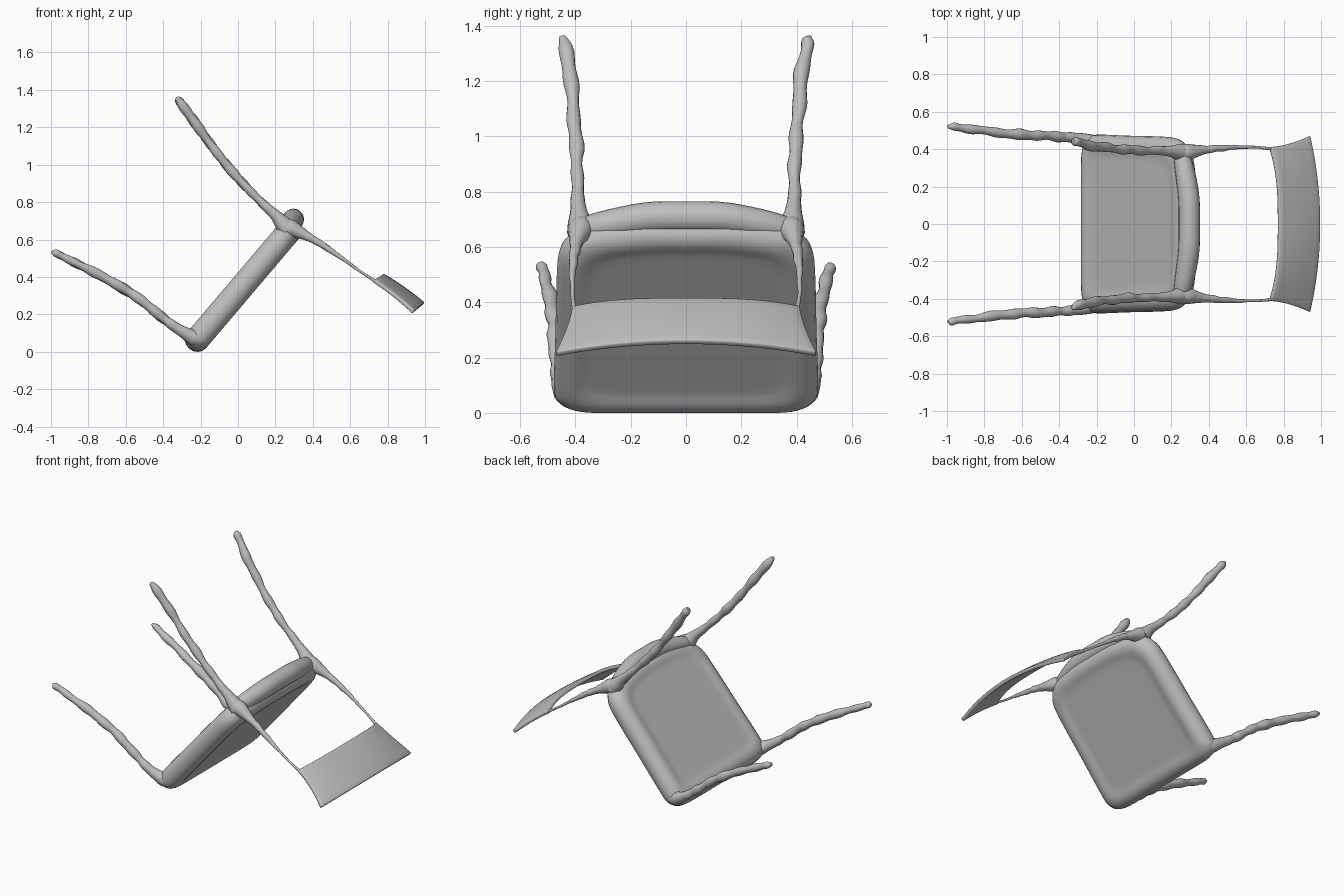
import bpy, bmesh, math, random
from mathutils import Vector

cube = bpy.data.objects.get("Cube")
if cube:
    bpy.data.objects.remove(cube)
random.seed(7)

GREY = (0.52, 0.52, 0.52, 1)
mat = bpy.data.materials.new("plain grey")
mat.diffuse_color = GREY
mat.use_nodes = True
mat.node_tree.nodes["Principled BSDF"].inputs["Base Color"].default_value = GREY


def finish(name, bm, angle=60):
    """Turn a bmesh into a smooth shaded grey object."""
    bmesh.ops.recalc_face_normals(bm, faces=bm.faces)
    me = bpy.data.meshes.new(name)
    bm.to_mesh(me)
    bm.free()
    me.materials.append(mat)
    ob = bpy.data.objects.new(name, me)
    bpy.context.collection.objects.link(ob)
    bpy.ops.object.select_all(action='DESELECT')
    ob.select_set(True)
    bpy.context.view_layer.objects.active = ob
    bpy.ops.object.shade_smooth_by_angle(angle=math.radians(angle))
    return ob


def spline(pts, i, t):
    """Catmull-Rom point on segment i of a list of vectors."""
    a, b = pts[max(i - 1, 0)], pts[i]
    c, d = pts[i + 1], pts[min(i + 2, len(pts) - 1)]
    return 0.5 * (2 * b + (c - a) * t + (2 * a - 5 * b + 4 * c - d) * t * t
                  + (3 * b - a - 3 * c + d) * t ** 3)


def bridge(bm, rings):
    """Skin a run of closed rings and cap both ends."""
    n = len(rings[0])
    for a, b in zip(rings, rings[1:]):
        for k in range(n):
            bm.faces.new((a[k], a[(k + 1) % n], b[(k + 1) % n], b[k]))
    bm.faces.new(rings[0])
    bm.faces.new(rings[-1])


def limb(name, path, side, lump=0.0, steps=6, n=14):
    """Tapering tube with soft knobbles; path rows are x, y, z, radius."""
    rows = [Vector(p) for p in path]
    pts = [spline(rows, i, s / steps) for i in range(len(rows) - 1) for s in range(steps)]
    pts.append(rows[-1])
    phase = random.uniform(0, 6)
    bm = bmesh.new()
    rings = []
    for i, p in enumerate(pts):
        q, r = pts[max(i - 1, 0)], pts[min(i + 1, len(pts) - 1)]
        along = (r - q).to_3d().normalized()
        across = Vector((0, 1, 0)) - along * along.y
        across.normalize()
        up = along.cross(across)
        fade = lump * min(1, max(0, i / steps - 2.5))
        wave = math.sin(i * 1.05 + phase) + 0.5 * math.sin(i * 0.47 + 2 * phase)
        rad = max(p.w, 0.004) * (1 + fade * wave)
        mid = p.to_3d() + across * fade * 0.02 * math.sin(i * 0.7 + phase)
        ring = []
        for k in range(n):
            a = 2 * math.pi * k / n
            v = mid + across * math.cos(a) * rad + up * math.sin(a) * rad
            ring.append(bm.verts.new((v.x, v.y * side, v.z)))
        rings.append(ring)
    bridge(bm, rings)
    return finish(name, bm)


# Seat frame: u runs from the front edge to the back edge, w is the sitting side
FRONT = Vector((-0.22, 0, 0.063))
U, W = Vector((0.647, 0, 0.763)), Vector((0.763, 0, -0.647))


def seat_point(u, y, w):
    p = FRONT + U * u + W * w
    return (p.x, y, p.z)


# Padded seat with rounded rim and very slightly sunken panels on both sides
half = [(-0.062, 0.0), (-0.062, 0.2), (-0.06, 0.36), (-0.045, 0.43), (-0.01, 0.468),
        (0.05, 0.478), (0.3, 0.472), (0.55, 0.468), (0.68, 0.459), (0.74, 0.43),
        (0.78, 0.39), (0.80, 0.33), (0.815, 0.24), (0.825, 0.14), (0.825, 0.0)]
hv = [Vector(p) for p in half]
right = [spline(hv, i, s / 3) for i in range(len(hv) - 1) for s in range(3)] + [hv[-1]]
outline = right + [Vector((p.x, -p.y)) for p in right[-2:0:-1]]
section = [(0.0, 0.0), (0.005, 0.025), (0.018, 0.046), (0.038, 0.06), (0.062, 0.066),
           (0.085, 0.065), (0.105, 0.06), (0.125, 0.058), (0.15, 0.058)]
bm = bmesh.new()
rings = []
for inset, w in [(s, -h) for s, h in section[:0:-1]] + section:
    f = 1 - inset / 0.47
    rings.append([bm.verts.new(seat_point(0.39 + (p.x - 0.39) * f, p.y * f, w)) for p in outline])
bridge(bm, rings)
finish("seat", bm)

# Rounded roll along the bowed back edge of the seat
rows = [(0.25, -0.40, 0.665, 0.03), (0.262, -0.34, 0.672, 0.048), (0.28, -0.24, 0.69, 0.055),
        (0.294, -0.13, 0.706, 0.057), (0.296, 0.0, 0.708, 0.057)]
rows += [(x, -y, z, r) for x, y, z, r in rows[-2::-1]]
rows = [Vector(r) for r in rows]
bm = bmesh.new()
rings = []
for p in [spline(rows, i, s / 3) for i in range(len(rows) - 1) for s in range(3)] + [rows[-1]]:
    rings.append([bm.verts.new((p.x + p.w * math.cos(a), p.y, p.z + p.w * math.sin(a)))
                  for a in [math.pi * k / 10 for k in range(20)]])
bridge(bm, rings)
finish("seat_back_roll", bm)

# Legs and backrest posts, flaring into the seat, mirrored left and right
front_leg = [(-0.19, 0.42, 0.07, 0.04), (-0.235, 0.435, 0.075, 0.045), (-0.28, 0.452, 0.098, 0.034),
             (-0.34, 0.462, 0.135, 0.027), (-0.42, 0.468, 0.195, 0.026), (-0.52, 0.474, 0.277, 0.026),
             (-0.62, 0.478, 0.342, 0.027), (-0.75, 0.492, 0.415, 0.025), (-0.88, 0.508, 0.48, 0.022),
             (-0.97, 0.52, 0.525, 0.019), (-0.995, 0.523, 0.537, 0.007)]
back_leg = [(0.265, 0.38, 0.655, 0.05), (0.235, 0.384, 0.69, 0.043), (0.20, 0.388, 0.73, 0.031),
            (0.14, 0.392, 0.785, 0.024), (0.04, 0.393, 0.885, 0.023), (-0.05, 0.398, 0.985, 0.025),
            (-0.14, 0.408, 1.10, 0.024), (-0.23, 0.418, 1.225, 0.026), (-0.31, 0.44, 1.335, 0.023),
            (-0.328, 0.443, 1.36, 0.008)]
back_post = [(0.22, 0.375, 0.685, 0.04), (0.28, 0.382, 0.662, 0.046), (0.33, 0.39, 0.638, 0.034),
             (0.38, 0.397, 0.612, 0.023), (0.44, 0.403, 0.578, 0.018), (0.50, 0.408, 0.538, 0.015),
             (0.57, 0.411, 0.49, 0.01), (0.65, 0.41, 0.432, 0.007), (0.75, 0.402, 0.367, 0.009)]
for tag, side in (("left", 1), ("right", -1)):
    limb("front_leg_" + tag, front_leg, side, 0.11)
    limb("back_leg_" + tag, back_leg, side, 0.11)
    limb("back_post_" + tag, back_post, side, 0.06)

# Thin bowed backrest panel that widens towards its top edge
bm = bmesh.new()
NT, NS = 32, 8
grid = []
for j in range(NS + 1):
    s = j / NS
    row = []
    for i in range(NT + 1):
        t = 2 * i / NT - 1
        bow_in, bow_out = 1 - abs(t) ** 3, 1 - t * t
        x = (0.725 + 0.047 * bow_in) * (1 - s) + (0.938 + 0.053 * bow_out) * s
        z = (0.379 + 0.03 * bow_in) * (1 - s) + (0.212 + 0.043 * bow_out) * s
        bulge = 0.006 * math.sin(math.pi * s)
        y = t * (0.41 + 0.06 * s ** 1.6)
        row.append(bm.verts.new((x + bulge * 0.6, y, z + bulge * 0.8)))
    grid.append(row)
for a, b in zip(grid, grid[1:]):
    for i in range(NT):
        bm.faces.new((a[i], a[i + 1], b[i + 1], b[i]))
panel = finish("backrest", bm)
thick = panel.modifiers.new("thickness", 'SOLIDIFY')
thick.thickness = 0.022
thick.offset = 0
edge = panel.modifiers.new("soft_edge", 'BEVEL')
edge.width = 0.006
edge.segments = 2
